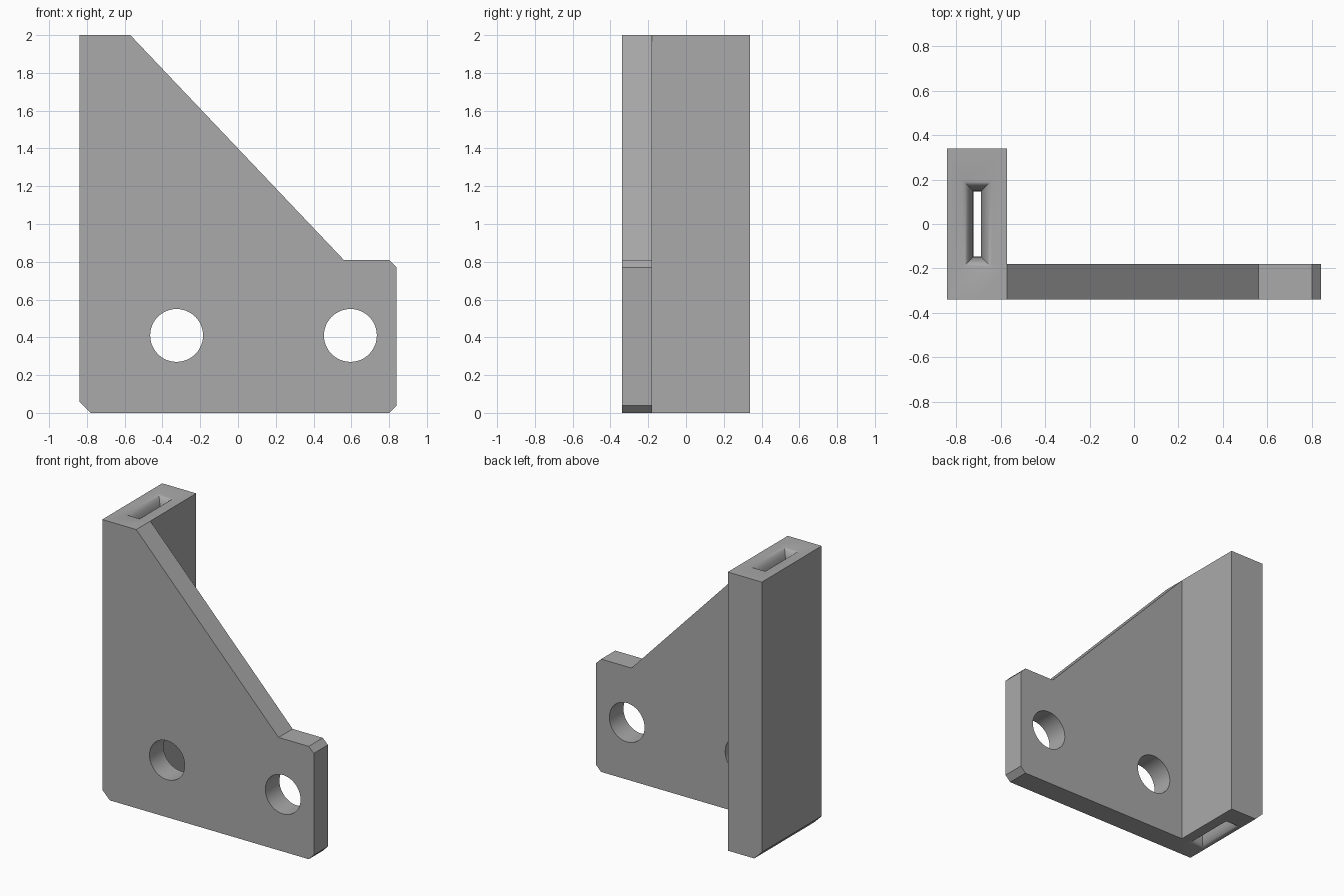
import bpy, bmesh, math

if "Cube" in bpy.data.objects:
    bpy.data.objects.remove(bpy.data.objects["Cube"])

grey = bpy.data.materials.new("plain grey")
grey.use_nodes = True
grey.diffuse_color = (0.4, 0.4, 0.4, 1)
grey.node_tree.nodes["Principled BSDF"].inputs["Base Color"].default_value = (0.4, 0.4, 0.4, 1)


def loft(name, rings):
    """Closed solid through matching rings of points."""
    bm = bmesh.new()
    loops = [[bm.verts.new(p) for p in ring] for ring in rings]
    for a, b in zip(loops, loops[1:]):
        for i in range(len(a)):
            j = (i + 1) % len(a)
            bm.faces.new((a[i], a[j], b[j], b[i]))
    bm.faces.new(loops[0])
    bm.faces.new(loops[-1])
    bmesh.ops.recalc_face_normals(bm, faces=bm.faces)
    mesh = bpy.data.meshes.new(name)
    bm.to_mesh(mesh)
    bm.free()
    mesh.materials.append(grey)
    obj = bpy.data.objects.new(name, mesh)
    bpy.context.collection.objects.link(obj)
    return obj


def prism(name, outline, y0, y1):
    return loft(name, [[(x, y, z) for x, z in outline] for y in (y0, y1)])


def combine(target, other, operation):
    mod = target.modifiers.new(operation.title(), "BOOLEAN")
    mod.operation, mod.object, mod.solver = operation, other, "EXACT"
    bpy.context.view_layer.objects.active = target
    bpy.ops.object.modifier_apply(modifier=mod.name)
    bpy.data.objects.remove(other)


FRONT, BACK, PLATE_BACK = -0.34, 0.34, -0.18

# Upright post with a chamfered lower edge
bracket = prism("bracket", [(-0.78, 0), (-0.57, 0), (-0.57, 2), (-0.84, 2), (-0.84, 0.06)],
                FRONT, BACK)

# Triangular mounting plate with clipped corners
plate = prism("plate", [(-0.7, 0), (0.8, 0), (0.84, 0.04), (0.84, 0.77), (0.8, 0.81),
                        (0.56, 0.81), (-0.57, 2), (-0.7, 2)], FRONT, PLATE_BACK)
combine(bracket, plate, "UNION")

# Two round bolt holes
for x in (-0.325, 0.595):
    circle = [(x + 0.14 * math.cos(a), 0.41 + 0.14 * math.sin(a))
              for a in (math.tau * i / 48 for i in range(48))]
    combine(bracket, prism("hole_cutter", circle, -0.5, 0), "DIFFERENCE")

# Narrow slot through the post, flared at both ends
STEPS, FLARE, DEPTH = 8, 0.05, 0.12


def slot_ring(flare, z):
    hx, hy = 0.016 + flare, 0.147 + flare
    return [(-0.705 + sx * hx, sy * hy, z) for sx, sy in ((-1, -1), (1, -1), (1, 1), (-1, 1))]


flares = []
for i in range(STEPS + 1):
    a = math.pi / 2 * i / STEPS
    flares.append((FLARE * (1 - math.sin(a)), DEPTH * (1 - math.cos(a))))
rings = [slot_ring(FLARE, -0.05)] + [slot_ring(f, d) for f, d in flares]
rings += [slot_ring(f, 2 - d) for f, d in reversed(flares)] + [slot_ring(FLARE, 2.05)]
combine(bracket, loft("slot_cutter", rings), "DIFFERENCE")

# Smooth the holes and flares, keep the edges crisp
bpy.ops.object.select_all(action="DESELECT")
bracket.select_set(True)
bpy.context.view_layer.objects.active = bracket
bpy.ops.object.shade_smooth_by_angle(angle=math.radians(30))
